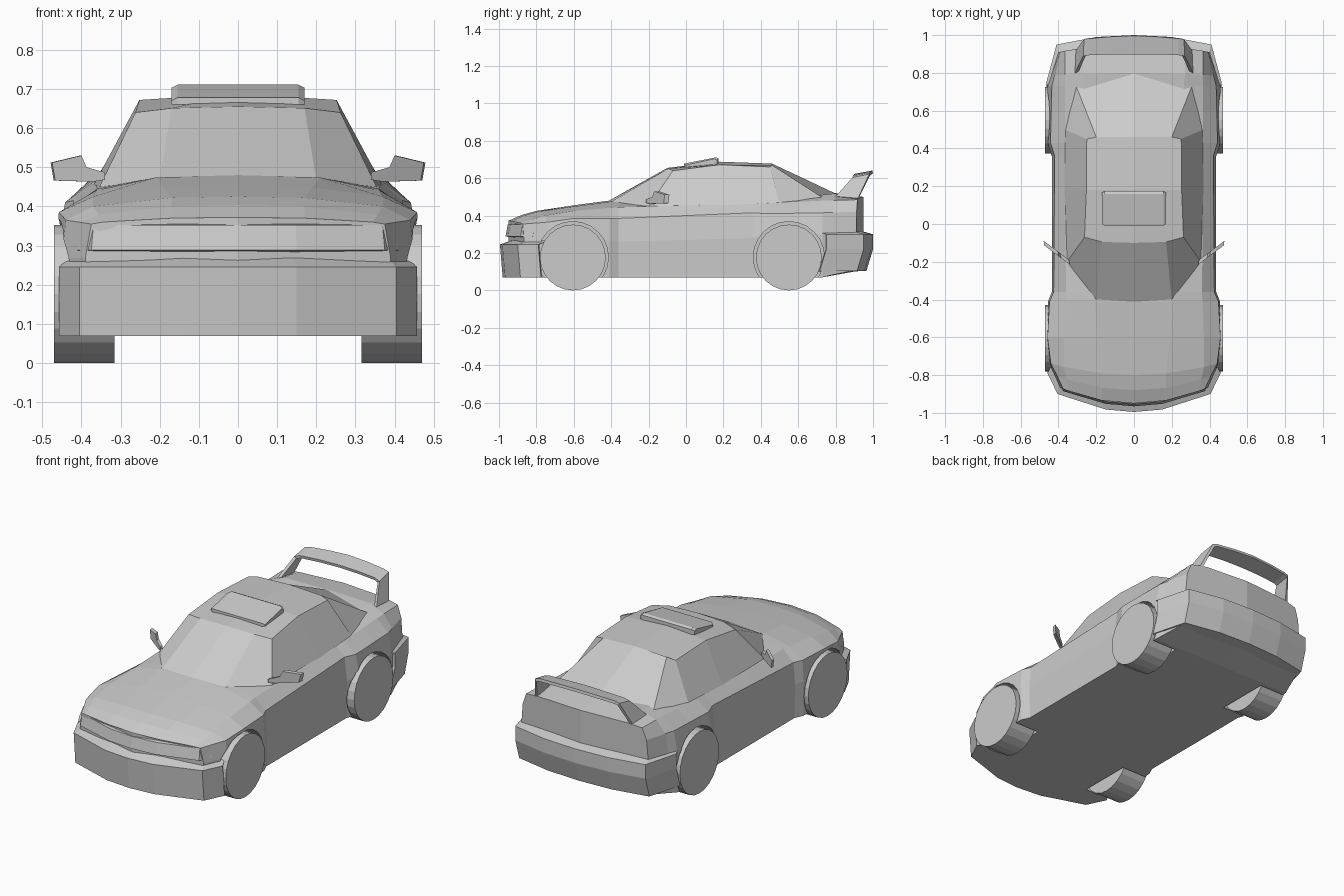
import bpy, bmesh, math
from mathutils import Matrix

if "Cube" in bpy.data.objects:
    bpy.data.objects.remove(bpy.data.objects["Cube"])


def build(name, faces):
    """Make a mesh from faces on the +x side, mirrored to -x and welded."""
    bm = bmesh.new()
    for s in (1, -1):
        for f in faces:
            bm.faces.new([bm.verts.new((s * x, y, z)) for x, y, z in f])
    bmesh.ops.remove_doubles(bm, verts=bm.verts, dist=0.0005)
    bmesh.ops.dissolve_degenerate(bm, edges=bm.edges, dist=0.0005)
    bmesh.ops.recalc_face_normals(bm, faces=bm.faces)
    me = bpy.data.meshes.new(name)
    bm.to_mesh(me)
    bm.free()
    ob = bpy.data.objects.new(name, me)
    bpy.context.collection.objects.link(ob)
    return ob


def skin(rows):
    """Quads between neighbouring rows of points."""
    return [(a[i], a[i + 1], b[i + 1], b[i])
            for a, b in zip(rows, rows[1:]) for i in range(len(a) - 1)]


def prism(outline, offset):
    """Closed solid from an outline and its copy moved by offset."""
    far = [tuple(p + o for p, o in zip(v, offset)) for v in outline]
    return [outline, far[::-1]] + skin([outline + outline[:1], far + far[:1]])


def along(line, y):
    """Point (x, z) on a feature line at length position y."""
    for (y0, x0, z0), (y1, x1, z1) in zip(line, line[1:]):
        if y <= y1:
            t = (y - y0) / (y1 - y0)
            return x0 + t * (x1 - x0), z0 + t * (z1 - z0)
    return line[-1][1:]


def bend(x, y):
    """Curve the nose and tail in plan."""
    front = max(0, (-0.6 - y) / 0.35) * 0.55
    rear = max(0, (y - 0.73) / 0.22) * 0.25
    return y + (front - rear) * x * x


def cylinder(name, r, x0, x1, y, z, side):
    bm = bmesh.new()
    bmesh.ops.create_cone(bm, cap_ends=True, segments=24, radius1=r, radius2=r, depth=x1 - x0,
                          matrix=Matrix.Translation((side * (x0 + x1) / 2, y, z))
                          @ Matrix.Rotation(math.pi / 2, 4, 'Y'))
    me = bpy.data.meshes.new(name)
    bm.to_mesh(me)
    bm.free()
    ob = bpy.data.objects.new(name, me)
    bpy.context.collection.objects.link(ob)
    return ob


# Lower body: feature lines running nose to tail, as (y, x, z)
sill = [(-.95, .39, .07), (-.8, .445, .07), (-.6, .455, .07), (-.41, .452, .07), (-.36, .43, .07),
        (.36, .43, .07), (.43, .455, .07), (.73, .455, .07), (.95, .40, .11)]
waist = [(-.95, .39, .27), (-.8, .45, .27), (-.6, .462, .27), (-.41, .455, .27), (-.36, .435, .26),
         (.36, .435, .28), (.43, .46, .3), (.73, .457, .3), (.95, .40, .3)]
shoulder = [(-.95, .375, .355), (-.8, .44, .365), (-.6, .458, .385), (-.41, .447, .385),
            (-.36, .425, .385), (.36, .42, .415), (.43, .442, .41), (.73, .435, .415), (.95, .39, .42)]
belt = [(-.95, .345, .36), (-.8, .37, .40), (-.6, .37, .425), (-.36, .36, .445),
        (.36, .367, .462), (.73, .365, .48), (.95, .365, .485)]
crown = [(-.95, .17, .37), (-.88, .17, .40), (-.8, .17, .422), (-.41, .21, .474),
         (.36, .24, .475), (.8, .27, .518), (.95, .27, .497)]
centre = [(-.95, 0, .372), (-.88, 0, .403), (-.8, 0, .425), (-.6, 0, .455), (-.41, 0, .48),
          (.36, 0, .48), (.8, 0, .52), (.95, 0, .5)]
keel = [(-.95, 0, .07), (.73, 0, .07), (.95, 0, .11)]
rings = []
for y in (-.95, -.88, -.8, -.6, -.41, -.36, 0, .36, .43, .6, .73, .8, .95):
    pts = [along(ln, y) for ln in (keel, sill, waist, shoulder, belt, crown, centre)]
    rings.append([(x, bend(x, y), z) for x, z in pts])
body = build("body", skin(rings) + [rings[0], rings[-1]])

# Wheels and the arches cut for them
for axle, y in (("front", -.605), ("rear", .55)):
    for side, label in ((1, "right"), (-1, "left")):
        cylinder(f"{axle}_{label}_wheel", .176, .315, .47, y, .176, side)
        cutter = cylinder("arch_cutter", .19, .30, .6, y, .178, side)
        cutter.hide_render = True
        mod = body.modifiers.new("arch", 'BOOLEAN')
        mod.operation, mod.object, mod.solver = 'DIFFERENCE', cutter, 'EXACT'
        bpy.context.view_layer.objects.active = body
        bpy.ops.object.modifier_apply(modifier=mod.name)
        bpy.data.objects.remove(cutter)


def wrap(name, plan, profile):
    """Band following a plan outline; profile is (x scale, y shift, z)."""
    return build(name, skin([[(x * s, y + dy, z) for x, y in plan] for s, dy, z in profile]))


# Bumpers and the nose light band
wrap("front_bumper", [(0, -.995), (.15, -.982), (.405, -.9), (.458, -.79), (.42, -.785)],
     [(.9, .09, .069), (1, .015, .069), (1, 0, .245), (.94, .06, .268)])
wrap("rear_bumper", [(0, 1), (.2, .99), (.41, .95), (.464, .75), (.42, .745)],
     [(.9, -.12, .10), (1, -.035, .105), (1, 0, .22), (1, 0, .3), (.95, -.07, .32)])
wrap("front_light_band", [(0, -.965), (.15, -.952), (.375, -.885), (.41, -.82), (.37, -.8)],
     [(.95, .04, .283), (1, 0, .288), (.985, .012, .352), (.94, .045, .358)])

# Cabin: glass base ring up to roof ring, then a crowned roof
base = [(0, -.42, .475), (.2, -.41, .468), (.355, -.2, .448), (.37, .2, .453),
        (.367, .5, .463), (.31, .74, .49), (0, .81, .513)]
roof = [(0, -.1, .655), (.17, -.095, .651), (.262, -.07, .64), (.252, .18, .672),
        (.25, .45, .66), (.2, .46, .67), (0, .46, .678)]
peak = (0, .18, .688)
build("cabin", skin([base, roof]) + [roof[:4] + [peak], [peak] + roof[3:]])

# Roof vent wedge
vent = [(0, -.01, .66), (0, -.01, .678), (0, .16, .711), (0, .175, .705), (0, .175, .67)]
edge = [(.155, y, z) for _, y, z in vent]
tip = [(.17, y + (.01 if y < 0 else -.01), z - (.008 if z > .675 else 0)) for _, y, z in vent]
build("roof_vent", skin([r + r[:1] for r in (vent, edge, tip)]) + [tip])

# Rear wing: one strip from strut foot, up and across to the middle
wing = build("rear_wing", skin([
    [(.305, .80, .50), (.30, .92, .49)], [(.262, .89, .598), (.26, .98, .615)],
    [(.235, .895, .606), (.235, .983, .622)],
    [(.12, .90, .612), (.12, .993, .629)], [(0, .90, .615), (0, .998, .633)]]))
solid = wing.modifiers.new("thickness", 'SOLIDIFY')
solid.thickness, solid.offset = .016, 0

# Door mirrors
mirror = [(.34, .468), (.37, .463), (.467, .466), (.475, .512), (.4, .53), (.387, .5), (.34, .487)]
build("door_mirrors", prism([(x, -.215 + (x - .34) * .75, z) for x, z in mirror], (.004, .025, 0)))
